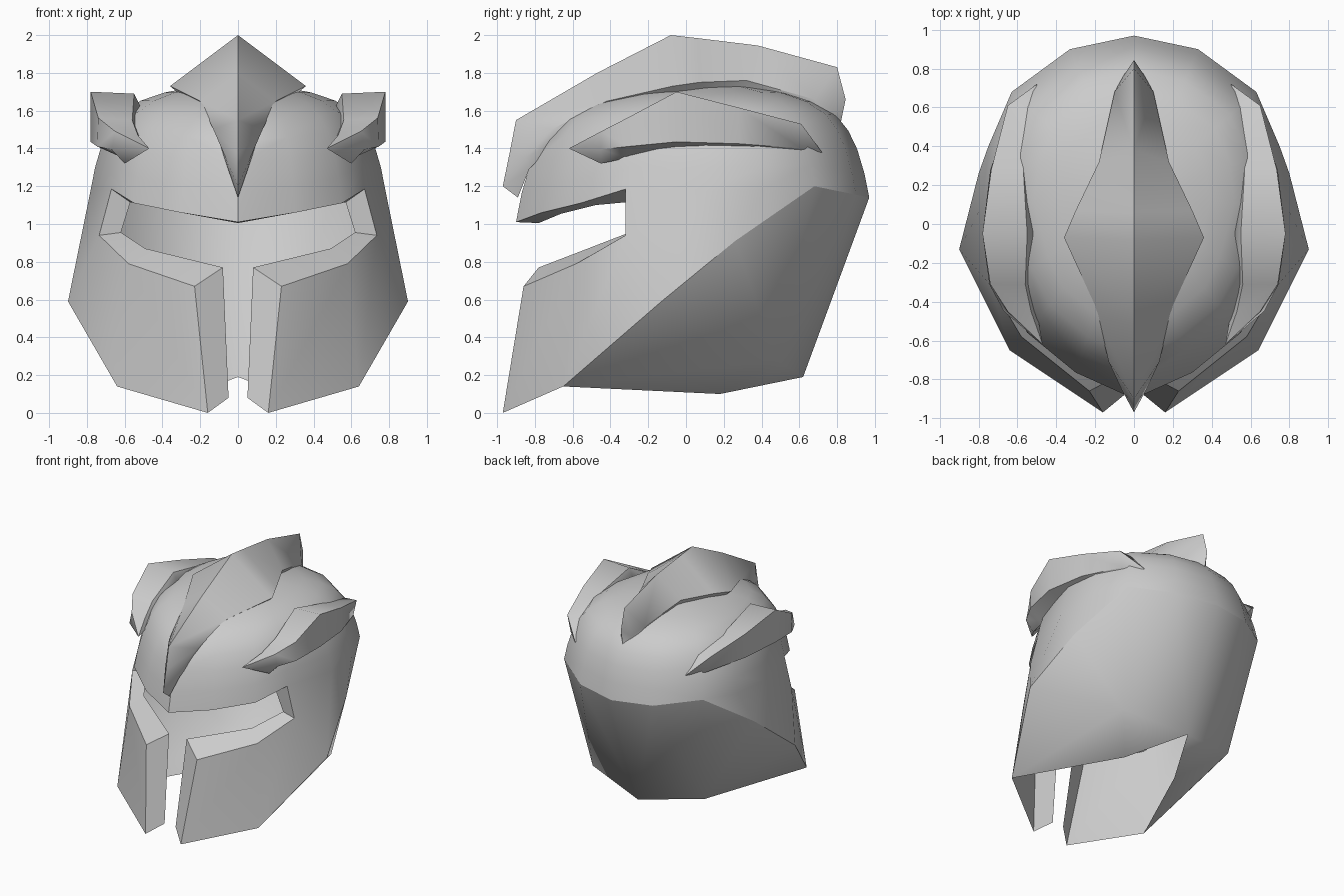
import bpy, bmesh, math

if "Cube" in bpy.data.objects:
    bpy.data.objects.remove(bpy.data.objects["Cube"])


def finish(name, parts, angle=35):
    """Right-half (verts, faces) parts -> one mirrored, smooth-by-angle object."""
    bm = bmesh.new()
    for verts, faces in parts:
        vs = [bm.verts.new(v) for v in verts]
        for f in faces:
            bm.faces.new([vs[i] for i in f])
    bmesh.ops.remove_doubles(bm, verts=bm.verts, dist=0.0005)
    bmesh.ops.recalc_face_normals(bm, faces=bm.faces)
    me = bpy.data.meshes.new(name)
    bm.to_mesh(me)
    bm.free()
    ob = bpy.data.objects.new(name, me)
    bpy.context.collection.objects.link(ob)
    bpy.ops.object.select_all(action='DESELECT')
    ob.select_set(True)
    bpy.context.view_layer.objects.active = ob
    ob.modifiers.new("mirror", 'MIRROR')
    bpy.ops.object.modifier_apply(modifier="mirror")
    bpy.ops.object.shade_smooth_by_angle(angle=math.radians(angle))
    return ob


def loft(sections, closed=False):
    """Skin matching cross-sections placed one after another."""
    n = len(sections[0])
    verts = [p for s in sections for p in s]
    faces = []
    for i in range(len(sections) - 1):
        for j in range(n if closed else n - 1):
            k = (j + 1) % n
            faces.append((i * n + j, i * n + k, (i + 1) * n + k, (i + 1) * n + j))
    return verts, faces


# Dome: brow and crown ring shrinks upward to the top along one profile
ring = [(0, -.9, 1.01), (.3, -.765, 1.06), (.55, -.56, 1.11), (.67, -.32, 1.185),
        (.78, .1, 1.18), (.75, .4, 1.18), (.63, .68, 1.2), (.33, .9, 1.155), (0, .97, 1.14)]
profile = [(1, 0), (.97, .21), (.925, .42), (.87, .58), (.79, .72), (.66, .83), (.5, .905), (.25, .97), (0, 1)]
top_y, top_z = .12, 1.75
dome = loft([[(x * f, top_y + (y - top_y) * f, z + (top_z - z) * h) for x, y, z in ring]
             for f, h in profile])

# Cheek plates and neck guard below the ring, with inward rims around the visor slot
pts = {
    'H': (.16, -.97, 0), 'I': (.23, -.86, .67), 'J': (.58, -.58, .79), 'G': (.735, -.32, .94),
    'F': (.64, -.65, .14), 'W': (.9, -.13, .59), 'K': (.8, .26, .91),
    'S': ring[3], 'Q': ring[4], 'R': ring[5], 'M': ring[6], 'N': ring[7], 'P': ring[8],
    'B': (.51, .48, .28), 'A': (.24, .18, .1), 'C': (0, .62, .19),
    'h': (.05, -.88, .08), 'i': (.08, -.78, .77), 'j': (.49, -.52, .87), 'g': (.62, -.3, .955),
    's': (.57, -.32, 1.115), 'X': ring[2], 'x': (.49, -.48, 1.10),
    'Y': ring[1], 'y': (.27, -.66, 1.055), 'Z': ring[0], 'z': (0, -.78, 1.005),
}
keys = list(pts)


def panel(words):
    return list(pts.values()), [[keys.index(c) for c in w] for w in words.split()]


def trimmed(words):
    """Panel holding only the points its faces use."""
    verts, faces = panel(words)
    used = sorted({i for f in faces for i in f})
    return [verts[i] for i in used], [[used.index(i) for i in f] for f in faces]


finish("helmet_shell", [dome, trimmed("HFJI FWGJ GWQS WKQ KRQ KMR")])
finish("neck_guard", [trimmed("FAB FBW WBK KBM MBN NBCP ACB")], 80)
finish("visor_rim", [trimmed("HIih IJji JGgj GSsg SXxs XYyx YZzy")])

# Central crest: ridge (y, z) over a lower edge (half width, y, z) with a tucked underside
ridge = [(-.97, 1.2), (-.935, 1.37), (-.9, 1.55), (-.47, 1.8), (-.08, 2.0),
         (.06, 1.984), (.38, 1.945), (.8, 1.83), (.845, 1.66), (.82, 1.54)]
edge = [(0, -.97, 1.2), (.065, -.85, 1.35), (.13, -.71, 1.5), (.2, -.42, 1.65), (.36, -.07, 1.73),
        (.3, .07, 1.75), (.18, .32, 1.76), (.1, .68, 1.66), (.05, .77, 1.6), (0, .82, 1.54)]
finish("crest", [loft([[(0, ry, rz), (w, y, z), (w * .8, y + (.08 if i == 0 else .02), z - .06)]
                       for i, ((ry, rz), (w, y, z)) in enumerate(zip(ridge, edge))])], 55)

# Side wings: inner top, outer top, outer bottom and underside corners (x, z) at each y,
# plus a lip tucked under the inner edge
tip_front, tip_back = (.47, 1.4), (.5, 1.38)
stations = [
    (-.62, [tip_front] * 4),
    (-.45, [(.53, 1.47), (.65, 1.49), (.67, 1.395), (.6, 1.32)]),
    (-.31, [(.56, 1.55), (.74, 1.562), (.745, 1.41), (.61, 1.35)]),
    (-.05, [(.55, 1.69), (.78, 1.7), (.78, 1.435), (.61, 1.39)]),
    (.28, [(.57, 1.61), (.735, 1.616), (.74, 1.425), (.6, 1.378)]),
    (.61, [(.53, 1.52), (.65, 1.53), (.62, 1.4), (.56, 1.365)]),
    (.72, [tip_back] * 4),
]
wing = []
for y, sec in stations:
    d = 0 if sec[0] == sec[1] else .03
    wing.append([(x, y, z) for x, z in sec + [(sec[0][0] - d, sec[0][1] - 2 * d)]])
finish("side_wings", [loft(wing, True)], 50)
